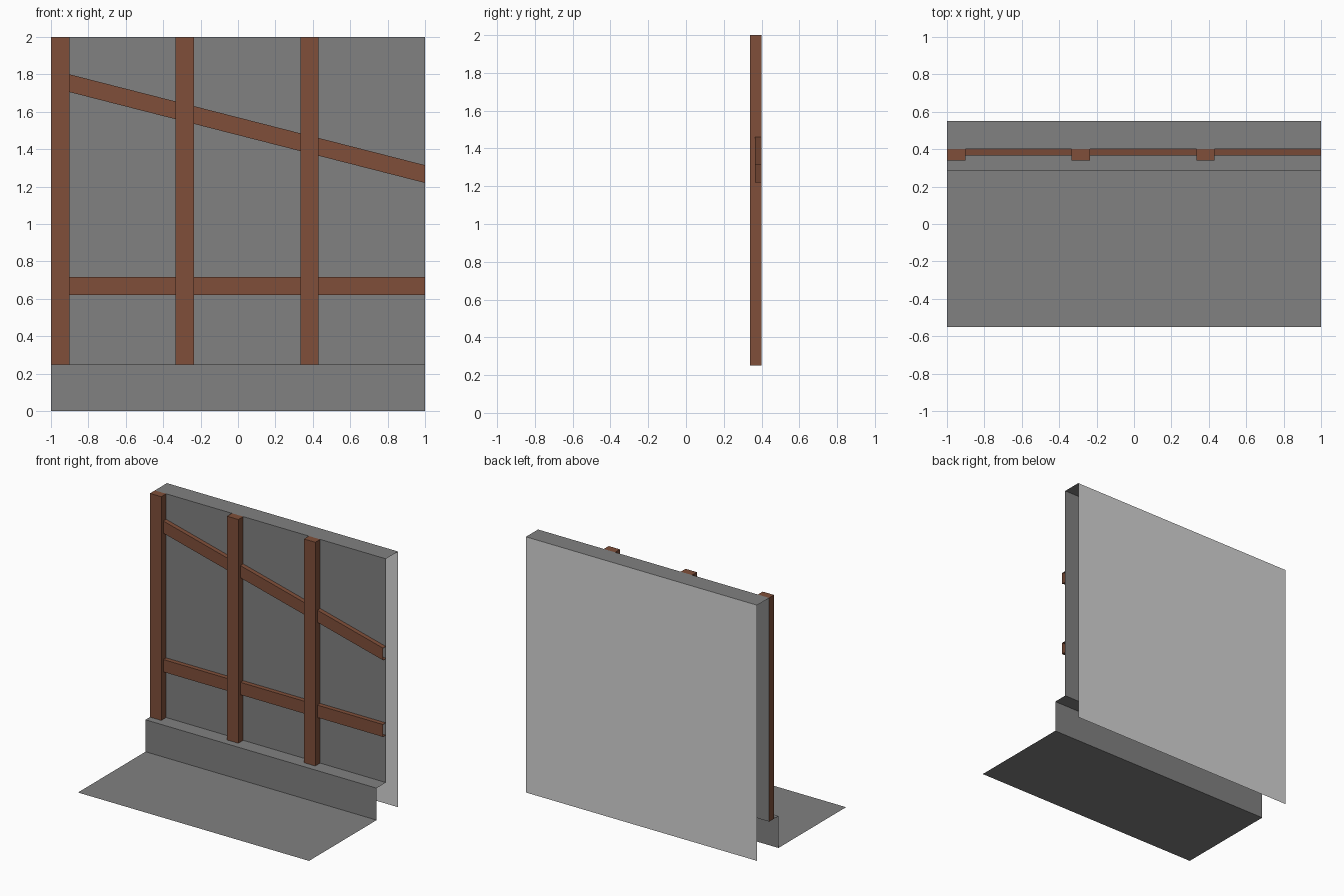
import bpy

if "Cube" in bpy.data.objects:
    bpy.data.objects.remove(bpy.data.objects["Cube"])


def material(name, rgb):
    m = bpy.data.materials.new(name)
    m.diffuse_color = (*rgb, 1)
    m.use_nodes = True
    m.node_tree.nodes["Principled BSDF"].inputs["Base Color"].default_value = m.diffuse_color
    return m


GREY = material("grey plaster", (0.22, 0.22, 0.22))
PALE = material("pale backing", (0.66, 0.66, 0.66))
WOOD = material("brown wood", (0.215, 0.078, 0.042))


def mesh_object(name, verts, faces, mat):
    me = bpy.data.meshes.new(name)
    me.from_pydata(verts, [], faces)
    me.materials.append(mat)
    ob = bpy.data.objects.new(name, me)
    bpy.context.collection.objects.link(ob)
    return ob


def sheet(name, profile, mat):
    """Sweep an open (y, z) profile across the full width."""
    verts = [(x, y, z) for y, z in profile for x in (-1, 1)]
    faces = [(2*i, 2*i + 1, 2*i + 3, 2*i + 2) for i in range(len(profile) - 1)]
    return mesh_object(name, verts, faces, mat)


def timber(name, outline, front, sides):
    """Raise an (x, z) outline off the wall; sides lists the closed edges."""
    n = len(outline)
    verts = [(x, y, z) for y in (front, WALL) for x, z in outline]
    faces = [tuple(range(n))]
    faces += [(i, i + n, (i + 1) % n + n, (i + 1) % n) for i in sides]
    return mesh_object(name, verts, faces, WOOD)


FLOOR, STEP, WALL, BACK = -0.55, 0.285, 0.40, 0.55

# Floor, plinth step, wall face and wall top as one folded sheet; open ends
sheet("floor_and_wall", [(FLOOR, 0), (STEP, 0), (STEP, 0.25), (WALL, 0.25),
                         (WALL, 2), (BACK, 2)], GREY)
# Rear face of the wall
sheet("wall_back", [(BACK, 2), (BACK, 0)], PALE)

# Upright posts, with rails filling the bay to the right of each
starts = [-1, -0.333, 0.333]
W = 0.098


def slope(x):
    return 1.80 - 0.2555 * (x + 0.9)


for i, x0 in enumerate(starts):
    x1 = x0 + W
    timber(f"post_{i + 1}", [(x0, 0.25), (x1, 0.25), (x1, 2), (x0, 2)],
           0.34, (0, 1, 2, 3))
    x2 = starts[i + 1] if i < 2 else 1
    timber(f"level_rail_{i + 1}",
           [(x1, 0.62), (x2, 0.62), (x2, 0.717), (x1, 0.717)], 0.365, (0, 2))
    timber(f"sloping_brace_{i + 1}",
           [(x1, slope(x1) - 0.095), (x2, slope(x2) - 0.095),
            (x2, slope(x2)), (x1, slope(x1))], 0.365, (0, 2))
